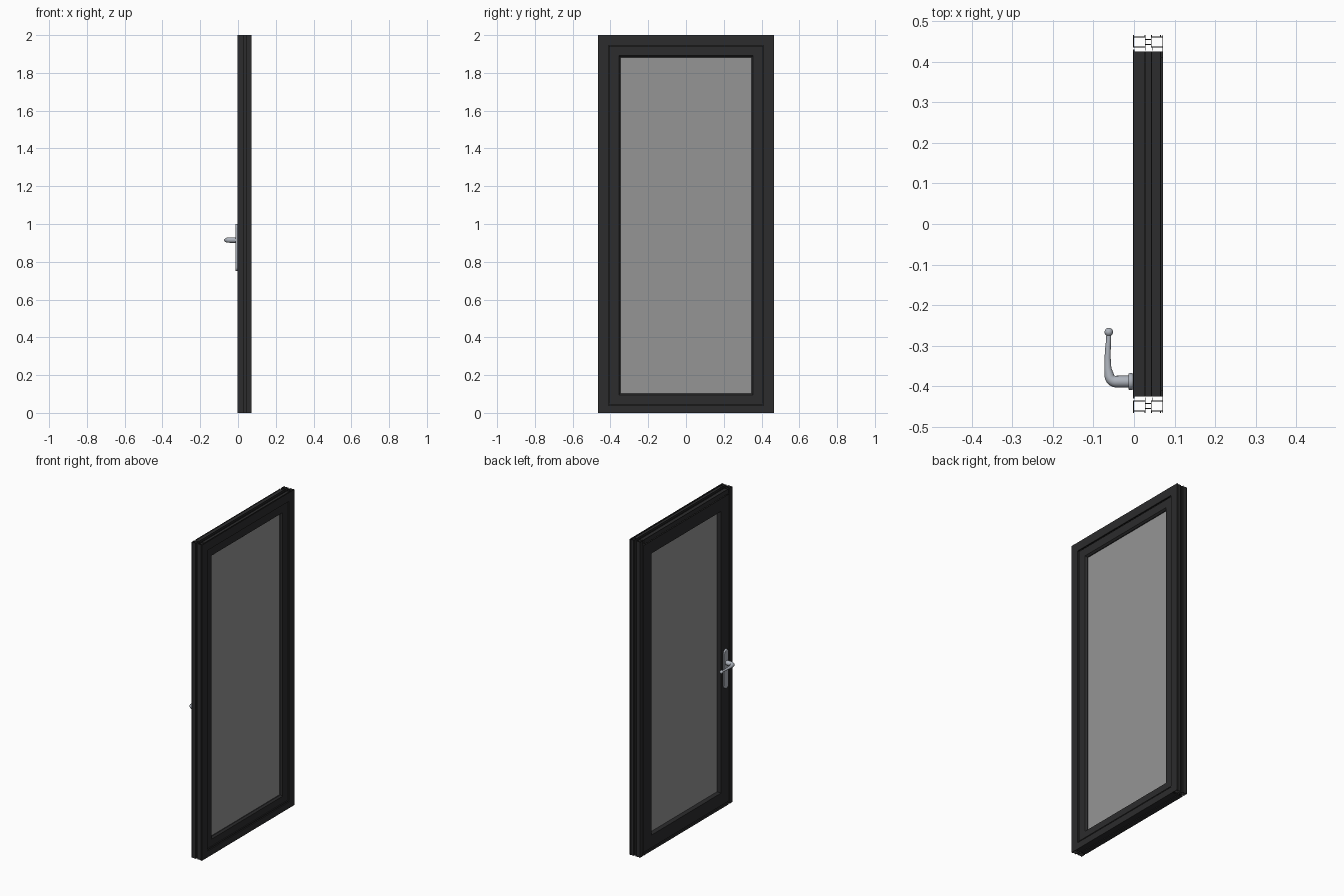
import bpy, bmesh, math

if "Cube" in bpy.data.objects:
    bpy.data.objects.remove(bpy.data.objects["Cube"])

W, H = 0.465, 2.0          # half width and height of the door
XF, XB = -0.002, 0.072     # handle face and outer face


def material(name, col):
    m = bpy.data.materials.new(name)
    m.diffuse_color = col
    m.use_nodes = True
    m.node_tree.nodes["Principled BSDF"].inputs["Base Color"].default_value = m.diffuse_color
    return m


DARK = material("dark_aluminium", (0.025, 0.025, 0.026, 1))
GLASS = material("grey_glass", (0.3, 0.3, 0.3, 0.4))
METAL = material("satin_metal", (0.42, 0.45, 0.5, 1))


def finish(bm, name, mat):
    bmesh.ops.recalc_face_normals(bm, faces=bm.faces)
    me = bpy.data.meshes.new(name)
    bm.to_mesh(me)
    bm.free()
    me.materials.append(mat)
    ob = bpy.data.objects.new(name, me)
    bpy.context.collection.objects.link(ob)
    return ob


def smooth(ob):
    bpy.ops.object.select_all(action='DESELECT')
    ob.select_set(True)
    bpy.context.view_layer.objects.active = ob
    bpy.ops.object.shade_smooth_by_angle(angle=math.radians(35))


def extrusion(name, rects, t0, t1, place):
    """Straight bar: each (x0, x1, d0, d1) wall runs from t0 to t1."""
    bm = bmesh.new()
    for x0, x1, d0, d1 in rects:
        section = [(x0, d0), (x1, d0), (x1, d1), (x0, d1)]
        a, b = ([bm.verts.new(place(x, d, t)) for x, d in section] for t in (t0, t1))
        bm.faces.new(a)
        bm.faces.new(b)
        for i in range(4):
            j = (i + 1) % 4
            bm.faces.new((a[i], a[j], b[j], b[i]))
    return finish(bm, name, DARK)


def mitred_frame(name, profile, z0, z1, mat):
    """Sweep an (x, inward distance) profile round a rectangle."""
    bm = bmesh.new()
    rings = []
    for sy, top in ((-1, 0), (1, 0), (1, 1), (-1, 1)):
        rings.append([bm.verts.new((x, sy * (W - d), z1 - d if top else z0 + d))
                      for x, d in profile])
    n = len(profile)
    for k in range(4):
        a, b = rings[k], rings[(k + 1) % 4]
        for i in range(n):
            j = (i + 1) % n
            bm.faces.new((a[i], a[j], b[j], b[i]))
    return finish(bm, name, mat)


def tube(x0, x1, d0, d1, w=0.0015):
    return [(x0, x0 + w, d0, d1), (x1 - w, x1, d0, d1),
            (x0 + w, x1 - w, d0, d0 + w), (x0 + w, x1 - w, d1 - w, d1)]


# Outer frame section: two hollow chambers, thermal bars, lips and rebate flange
section = tube(XF, 0.028, 0.004, 0.030) + tube(0.042, XB, 0.004, 0.030)
section += [(0.028, 0.042, 0.010, 0.012), (0.028, 0.042, 0.022, 0.024)]
section += [(x, x + 0.002, 0, 0.004) for x in (XF, 0.026, 0.042, 0.064)]
section += [(x, x + 0.002, 0.030, 0.038) for x in (0.028, 0.044)]
section += [(XB - 0.0015, XB, 0.0, 0.004), (XB - 0.0015, XB, 0.030, 0.055),
            (0.064, XB, 0.0535, 0.055)]

for side, label in ((-1, "lock_jamb"), (1, "hinge_jamb")):
    extrusion(label, section, 0, H, lambda x, d, t, s=side: (x, s * (W - d), t))
extrusion("head_rail", section, -0.425, 0.425, lambda x, d, t: (x, t, H - d))

# Low threshold with upstand and drip strip
sill = tube(XF, 0.028, 0, 0.015) + tube(0.042, XB, 0, 0.015)
sill += [(0.028, 0.042, 0.004, 0.006), (0.028, 0.042, 0.010, 0.012),
         (XB - 0.0015, XB, 0.015, 0.040), (0.064, XB, 0.0385, 0.040),
         (0.062, 0.070, 0.044, 0.050)]
extrusion("threshold", sill, -0.425, 0.425, lambda x, d, t: (x, t, d))

# Opening sash, overlapping the frame on the handle side, sloped bead outside
mitred_frame("sash", [(XF, 0.035), (XF, 0.115), (0.028, 0.115), (0.028, 0.105),
                      (0.048, 0.105), (0.048, 0.118), (0.053, 0.118),
                      (0.064, 0.109), (0.064, 0.058), (0.042, 0.058),
                      (0.042, 0.064), (0.026, 0.064), (0.026, 0.050),
                      (0.001, 0.050), (0.001, 0.035)], -0.015, H, DARK)

# Glass unit
g = extrusion("glass_pane", [(0.029, 0.047, -0.359, 0.359)], 0.091, 1.894,
              lambda x, d, t: (x, d, t))
g.data.materials[0] = GLASS

# Handle back plate: rounded strip extruded off the sash
HY, HZ = -0.388, 0.915
bm = bmesh.new()
r = 0.021
outline = []
for cz, start in ((1.0 - r, 0), (0.75 + r, math.pi)):
    for i in range(13):
        a = start + math.pi * i / 12
        outline.append((HY + r * math.cos(a), cz + r * math.sin(a)))
f = bm.faces.new([bm.verts.new((XF, y, z)) for y, z in outline])
ext = bmesh.ops.extrude_face_region(bm, geom=[f], use_keep_orig=True)
for v in ext["geom"]:
    if isinstance(v, bmesh.types.BMVert):
        v.co.x = -0.014
plate = finish(bm, "handle_plate", METAL)
bev = plate.modifiers.new("soft_edge", 'BEVEL')
bev.width = 0.004
bev.segments = 3
smooth(plate)

# Lever: neck, bend, tapered grip
pts = [(-0.010, HY, 0.0145), (-0.044, HY, 0.0145)]
for i in range(1, 9):
    a = math.pi / 2 * i / 8
    pts.append((-0.044 - 0.017 * math.sin(a), HY + 0.017 * (1 - math.cos(a)),
                0.0145 - 0.003 * i / 8))
pts += [(-0.0645, -0.355, 0.0088), (-0.0650, -0.330, 0.0076),
        (-0.0640, -0.305, 0.0068), (-0.0625, -0.285, 0.0062), (-0.0620, -0.268, 0.006)]
cu = bpy.data.curves.new("handle_lever", 'CURVE')
cu.dimensions = '3D'
cu.bevel_depth = 1.0
cu.bevel_resolution = 6
cu.use_fill_caps = True
sp = cu.splines.new('POLY')
sp.points.add(len(pts) - 1)
for p, (x, y, rad) in zip(sp.points, pts):
    p.co = (x, y, HZ, 1)
    p.radius = rad
cu.materials.append(METAL)
lever = bpy.data.objects.new("handle_lever", cu)
bpy.context.collection.objects.link(lever)
bpy.ops.object.select_all(action='DESELECT')
lever.select_set(True)
bpy.context.view_layer.objects.active = lever
bpy.ops.object.convert(target='MESH')
smooth(bpy.context.view_layer.objects.active)

# Ball end of the lever
bm = bmesh.new()
bmesh.ops.create_uvsphere(bm, u_segments=24, v_segments=14, radius=0.0105)
bmesh.ops.translate(bm, verts=bm.verts, vec=(-0.062, -0.266, HZ))
smooth(finish(bm, "handle_ball", METAL))
